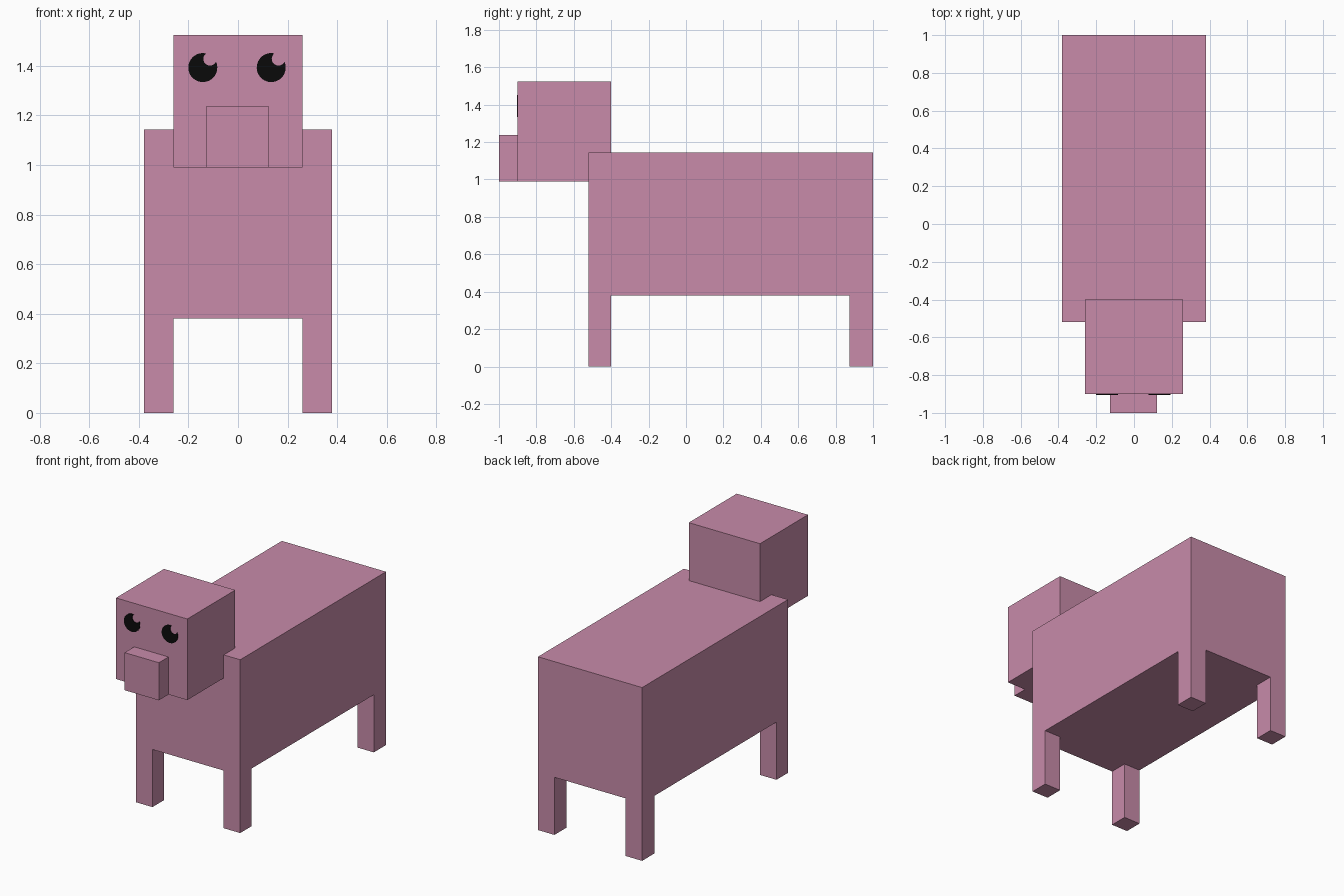
import bpy
import bmesh
from math import acos, atan2, cos, sin, hypot, pi

if "Cube" in bpy.data.objects:
    bpy.data.objects.remove(bpy.data.objects["Cube"])


def material(name, rgb):
    mat = bpy.data.materials.new(name)
    mat.diffuse_color = (*rgb, 1.0)
    mat.use_nodes = True
    mat.node_tree.nodes["Principled BSDF"].inputs["Base Color"].default_value = mat.diffuse_color
    return mat


PINK = material("pink skin", (0.58, 0.26, 0.40))
BLACK = material("black eye", (0.003, 0.003, 0.003))


def add_object(name, bm, mat):
    bmesh.ops.recalc_face_normals(bm, faces=bm.faces)
    mesh = bpy.data.meshes.new(name)
    bm.to_mesh(mesh)
    bm.free()
    mesh.materials.append(mat)
    obj = bpy.data.objects.new(name, mesh)
    bpy.context.collection.objects.link(obj)
    return obj


def box(name, x, y, z):
    """Box spanning the given (min, max) range on each axis."""
    bm = bmesh.new()
    bmesh.ops.create_cube(bm, size=1.0)
    for v in bm.verts:
        for i, (lo, hi) in enumerate((x, y, z)):
            v.co[i] = hi if v.co[i] > 0 else lo
    return add_object(name, bm, PINK)


def eye(name, cx, cz, y, radius=0.0585, bite=(0.029, 0.035), bite_r=0.027):
    """Thin disc with a round highlight cut out of its upper right."""
    d, phi = hypot(*bite), atan2(bite[1], bite[0])
    a = acos((d * d + radius ** 2 - bite_r ** 2) / (2 * d * radius))
    b = acos((radius ** 2 - d * d - bite_r ** 2) / (2 * d * bite_r))
    pts = []
    for i in range(33):      # outer rim
        t = phi + a + (2 * pi - 2 * a) * i / 32
        pts.append((cx + radius * cos(t), cz + radius * sin(t)))
    for i in range(1, 12):   # highlight notch
        t = phi - b - (2 * pi - 2 * b) * i / 12
        pts.append((cx + bite[0] + bite_r * cos(t), cz + bite[1] + bite_r * sin(t)))
    bm = bmesh.new()
    face = bm.faces.new([bm.verts.new((px, y, pz)) for px, pz in pts])
    ext = bmesh.ops.extrude_face_region(bm, geom=[face])
    for v in ext["geom"]:
        if isinstance(v, bmesh.types.BMVert):
            v.co.y -= 0.004
    return add_object(name, bm, BLACK)


# Body, head and snout
box("body", (-0.38, 0.38), (-0.52, 1.0), (0.38, 1.143))
box("head", (-0.26, 0.26), (-0.90, -0.40), (0.99, 1.525))
box("snout", (-0.127, 0.123), (-1.0, -0.90), (0.99, 1.238))

# Legs, flush with the body corners
for end, ys in (("front", (-0.52, -0.40)), ("back", (0.873, 1.0))):
    for side, xs in (("left", (0.26, 0.38)), ("right", (-0.38, -0.26))):
        box(f"{end}_leg_{side}", xs, ys, (0.0, 0.38))

# Eyes on the front of the head
eye("eye_right", -0.142, 1.393, -0.90)
eye("eye_left", 0.134, 1.393, -0.90)
